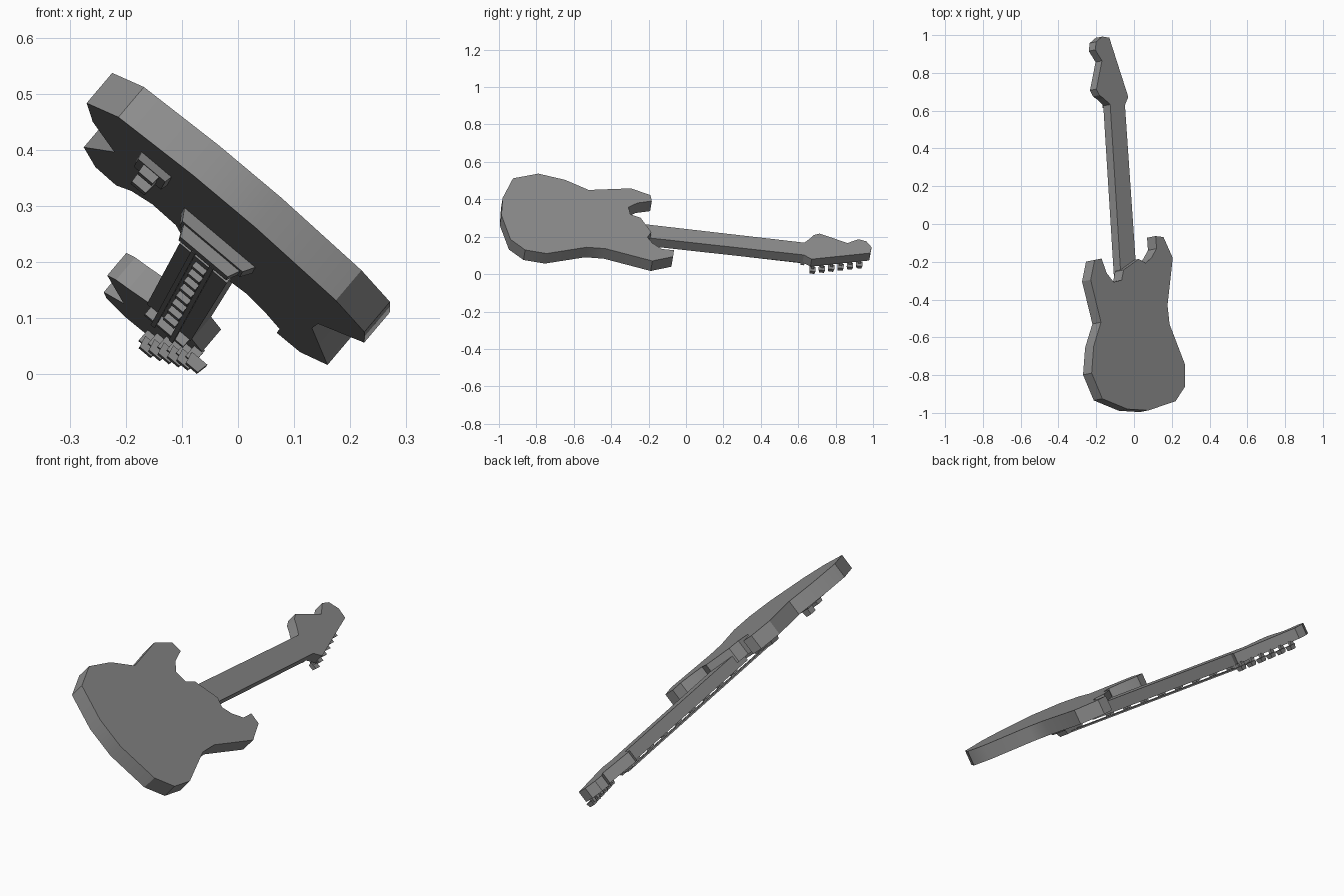
import bpy
import bmesh
from math import radians
from mathutils import Matrix, Vector

cube = bpy.data.objects.get("Cube")
if cube:
    bpy.data.objects.remove(cube, do_unlink=True)

# One plain colour
grey = bpy.data.materials.new("plain_grey")
grey.use_nodes = True
colour = (0.27, 0.27, 0.27, 1)
grey.diffuse_color = colour
grey.node_tree.nodes["Principled BSDF"].inputs["Base Color"].default_value = colour

# The guitar is built flat (width, length, depth towards the back), then tilted
length = Vector((-0.0625, 0.9915, -0.114)).normalized()
back = Vector((0.642, 0.127, 0.757))
back = (back - length * back.dot(length)).normalized()
across = length.cross(back)
TILT = Matrix((across, length, back)).transposed().to_4x4()

MID = -0.167          # centre line of neck and strings
BODY_FRONT, BODY_BACK = 0.091, 0.162
NECK_FRONT, NECK_BACK = 0.070, 0.127


def finish(name, bm):
    bmesh.ops.recalc_face_normals(bm, faces=bm.faces)
    mesh = bpy.data.meshes.new(name)
    bm.to_mesh(mesh)
    bm.free()
    mesh.materials.append(grey)
    obj = bpy.data.objects.new(name, mesh)
    bpy.context.collection.objects.link(obj)
    obj.matrix_world = TILT
    return obj


def slab(name, outline, front, rear):
    """Extrude a flat outline from front depth to rear depth."""
    bm = bmesh.new()
    face = bm.faces.new([bm.verts.new((u, v, front)) for u, v in outline])
    ext = bmesh.ops.extrude_face_region(bm, geom=[face])
    moved = [g for g in ext["geom"] if isinstance(g, bmesh.types.BMVert)]
    bmesh.ops.translate(bm, verts=moved, vec=(0, 0, rear - front))
    return finish(name, bm)


def block(name, u, v, width, depth, front, rear, taper=1.0):
    """Box centred on (u, v); its front face is scaled by taper."""
    bm = bmesh.new()
    bmesh.ops.create_cube(bm, size=1)
    for vert in bm.verts:
        s = taper if vert.co.z < 0 else 1.0
        vert.co = (u + vert.co.x * width * s, v + vert.co.y * depth * s,
                   front if vert.co.z < 0 else rear)
    return finish(name, bm)


# Body with two horns
body = slab("body", [
    (-.427, -.224), (-.463, -.331), (-.41, -.556), (-.471, -.685), (-.497, -.83),
    (-.434, -.965), (-.264, -1.016), (-.118, -1.019), (.073, -.965), (.146, -.884),
    (.155, -.768), (.065, -.554), (.059, -.453), (.116, -.199), (.061, -.089),
    (.007, -.085), (.008, -.152), (-.032, -.203), (-.075, -.231), (-.121, -.211),
    (-.23, -.272), (-.248, -.327), (-.304, -.339), (-.349, -.292), (-.378, -.215),
], BODY_FRONT, BODY_BACK)
bpy.context.view_layer.objects.active = body
body.select_set(True)
bpy.ops.object.shade_smooth_by_angle(angle=radians(30))
body.select_set(False)

# Neck and headstock
slab("neck", [(-.222, -.33), (-.112, -.33), (-.119, .617), (-.221, .617)],
     NECK_FRONT, NECK_BACK)
slab("headstock", [
    (-.119, .616), (-.092, .659), (-.198, .973), (-.247, .978), (-.291, .949),
    (-.301, .906), (-.259, .848), (-.31, .696), (-.292, .664), (-.264, .648),
    (-.221, .616),
], NECK_FRONT + 0.004, NECK_BACK)

# Tuners along the straight edge of the headstock
for i in range(6):
    f = i / 5
    u, v = -.088 - .088 * f, .672 + .25 * f
    block(f"tuner_post_{i + 1}", u - .012, v, .02, .016, .05, .08)
    block(f"tuner_button_{i + 1}", u, v, .036, .034, .041, .062, .75)

# Raised position markers along the neck
for i in range(8):
    block(f"neck_marker_{i + 1}", MID, -.27 + i * .115, .026, .03,
          NECK_FRONT - .011, NECK_FRONT)

# Strings, nut and bridge
for side, s in (("left", 1), ("right", -1)):
    block(f"string_{side}", MID + s * .021, .06, .009, 1.16, .049, .056)
block("nut", MID, .617, .09, .02, .053, NECK_FRONT + .01)
block("bridge_base", MID, -.545, .165, .095, .071, BODY_FRONT, .85)
block("bridge_top", MID, -.535, .13, .06, .05, .071, .85)
block("pickup", MID, -.42, .12, .05, .072, BODY_FRONT, .9)

# Control plate with two knobs
block("control_plate", -.332, -.735, .07, .135, .078, BODY_FRONT, .9)
block("control_knob_low", -.332, -.77, .036, .04, .062, .078, .9)
block("control_knob_high", -.332, -.70, .036, .04, .05, .078, .9)
